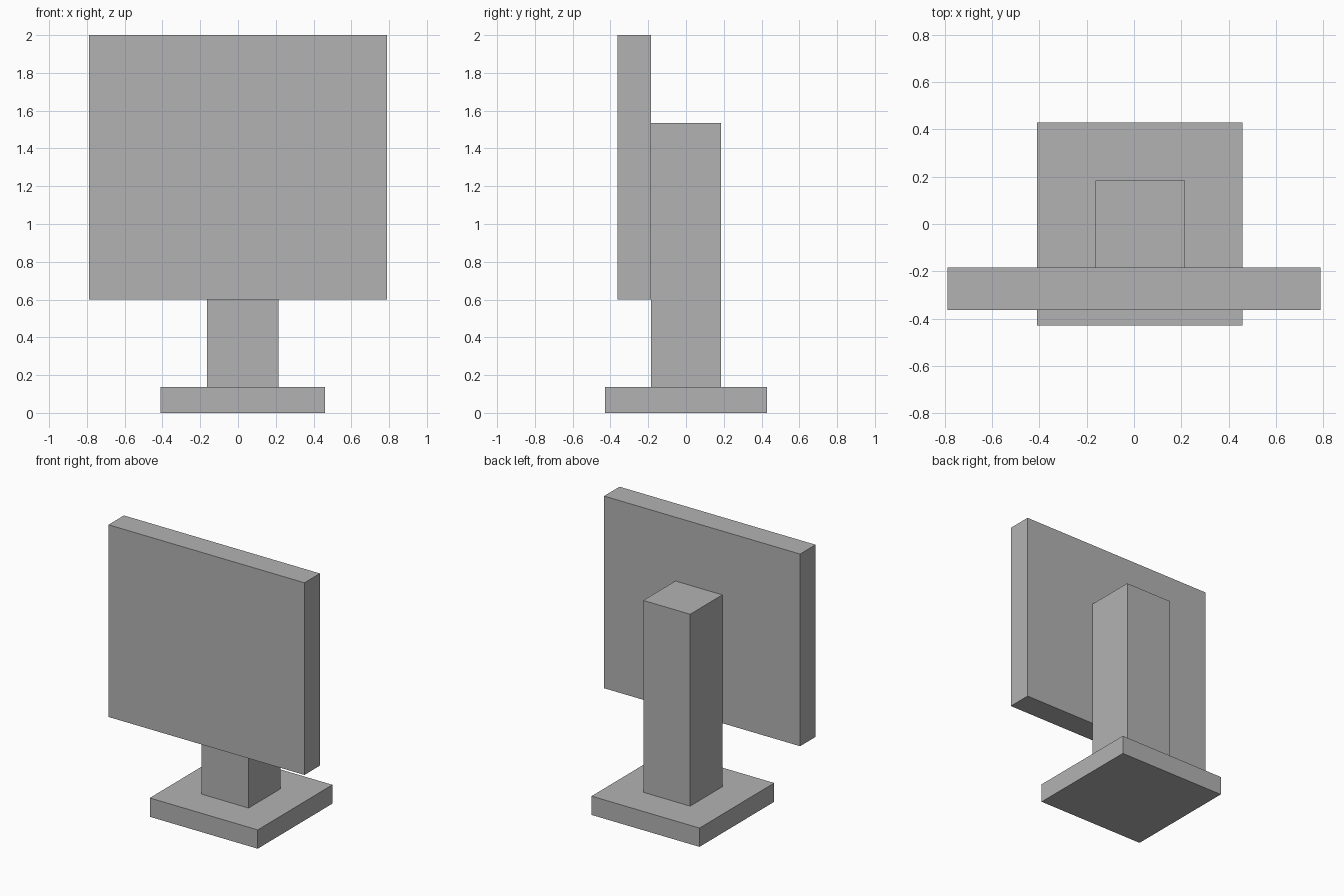
import bpy

default = bpy.data.objects.get("Cube")
if default:
    bpy.data.objects.remove(default, do_unlink=True)

# Single flat grey
grey = bpy.data.materials.new("grey")
grey.use_nodes = True
colour = (0.45, 0.45, 0.45, 1)
grey.diffuse_color = colour
grey.node_tree.nodes["Principled BSDF"].inputs["Base Color"].default_value = colour


def box(name, low, high):
    """Add a box spanning two opposite corners."""
    centre = [(a + b) / 2 for a, b in zip(low, high)]
    bpy.ops.mesh.primitive_cube_add(size=1, location=centre)
    obj = bpy.context.object
    obj.name = name
    obj.scale = [b - a for a, b in zip(low, high)]
    bpy.ops.object.transform_apply(location=False, rotation=False, scale=True)
    obj.data.materials.append(grey)
    return obj


# Foot plate, upright column and the panel fixed to its front
box("base", (-0.41, -0.43, 0), (0.46, 0.43, 0.137))
box("column", (-0.163, -0.185, 0.137), (0.215, 0.185, 1.535))
box("screen", (-0.79, -0.363, 0.6), (0.79, -0.185, 2))
